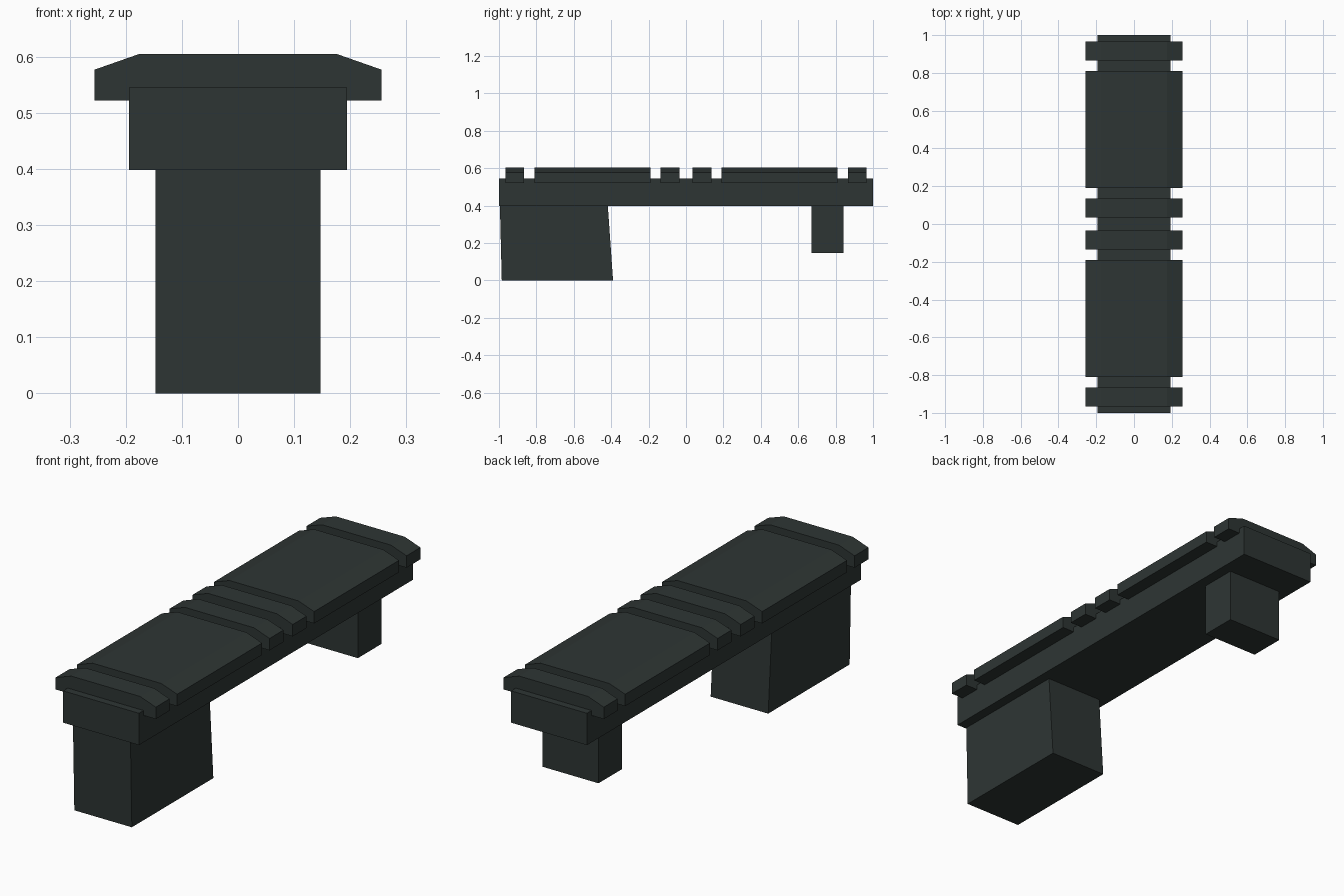
import bpy

if "Cube" in bpy.data.objects:
    bpy.data.objects.remove(bpy.data.objects["Cube"])

metal = bpy.data.materials.new("dark green grey")
metal.diffuse_color = (0.027, 0.036, 0.034, 1)
metal.use_nodes = True
metal.node_tree.nodes["Principled BSDF"].inputs["Base Color"].default_value = metal.diffuse_color


def make_mesh(name, verts, faces):
    mesh = bpy.data.meshes.new(name)
    mesh.from_pydata(verts, [], faces)
    mesh.materials.append(metal)
    obj = bpy.data.objects.new(name, mesh)
    bpy.context.collection.objects.link(obj)
    return obj


def extrude_y(name, profile, y0, y1):
    """Prism along y from a counter-clockwise (x, z) profile seen from the front."""
    n = len(profile)
    verts = [(x, y, z) for y in (y0, y1) for x, z in profile]
    faces = [tuple(range(n)), tuple(range(2 * n - 1, n - 1, -1))]
    faces += [(i, i + n, (i + 1) % n + n, (i + 1) % n) for i in range(n)]
    return make_mesh(name, verts, faces)


def extrude_x(name, profile, half):
    """Prism across x from a counter-clockwise (y, z) profile seen from the right."""
    n = len(profile)
    verts = [(x, y, z) for x in (half, -half) for y, z in profile]
    faces = [tuple(range(n)), tuple(range(2 * n - 1, n - 1, -1))]
    faces += [(i, i + n, (i + 1) % n + n, (i + 1) % n) for i in range(n)]
    return make_mesh(name, verts, faces)


# Long base bar
extrude_y("base_bar", [(-0.194, 0.398), (0.194, 0.398), (0.194, 0.545), (-0.194, 0.545)], -1, 1)

# Chamfered rail pads, mirrored front to back
pad = [(-0.256, 0.522), (0.256, 0.522), (0.256, 0.577),
       (0.176, 0.605), (-0.176, 0.605), (-0.256, 0.577)]
for label, a, b in (("end_rib", 0.865, 0.966), ("long_pad", 0.19, 0.81), ("middle_rib", 0.034, 0.135)):
    extrude_y("front_" + label, pad, -b, -a)
    extrude_y("rear_" + label, pad, a, b)

# Large slanted front foot and short rear foot
extrude_x("front_foot", [(-0.985, 0), (-0.39, 0), (-0.418, 0.4), (-0.995, 0.4)], 0.147)
extrude_x("rear_foot", [(0.671, 0.148), (0.843, 0.148), (0.843, 0.4), (0.671, 0.4)], 0.143)
